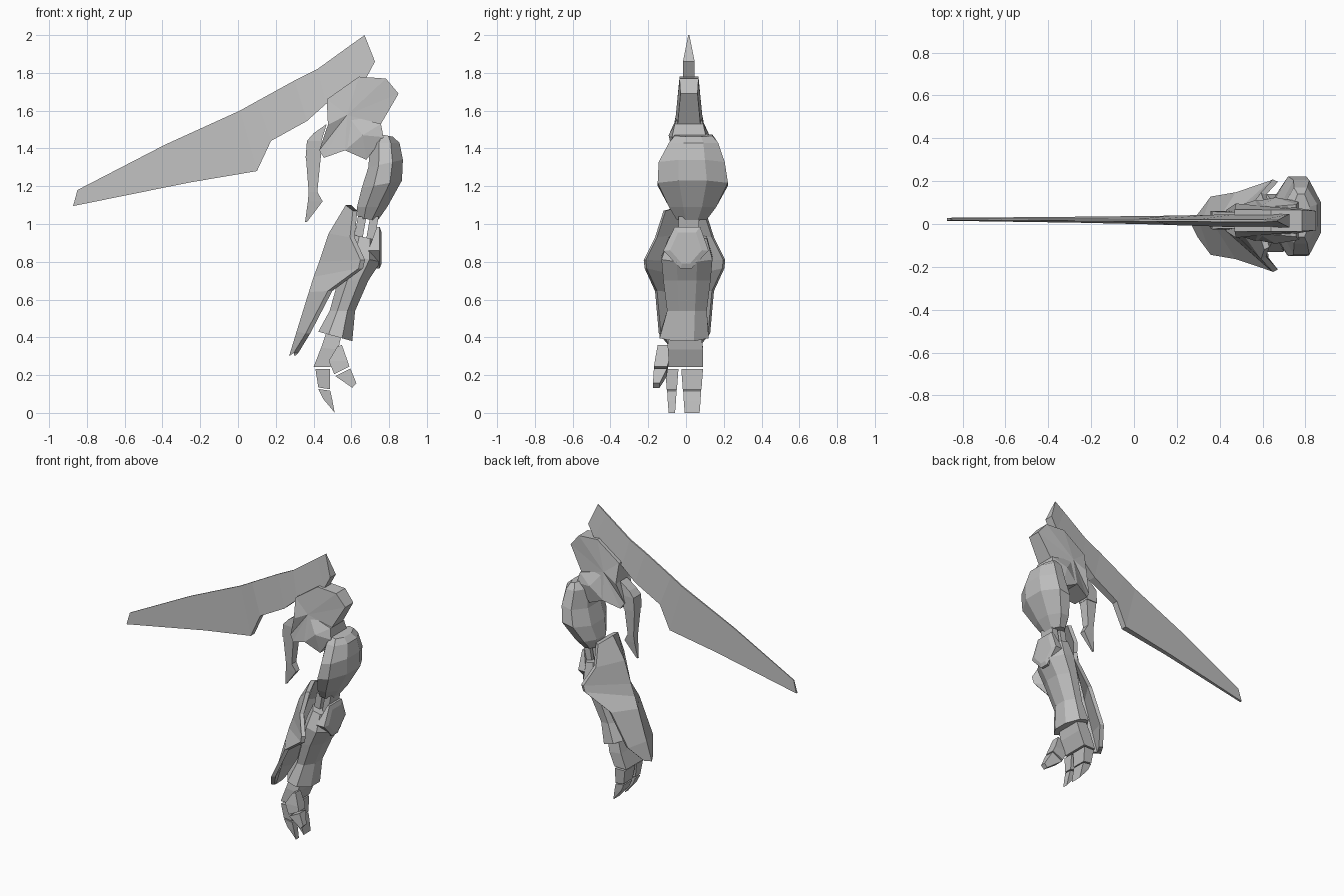
import bpy, bmesh

grey = bpy.data.materials.new("plain grey")
grey.diffuse_color = (0.52, 0.52, 0.52, 1)


def finish(name, bm):
    bmesh.ops.recalc_face_normals(bm, faces=bm.faces)
    me = bpy.data.meshes.new(name)
    bm.to_mesh(me)
    bm.free()
    me.materials.append(grey)
    ob = bpy.data.objects.new(name, me)
    bpy.context.collection.objects.link(ob)
    return ob


def loft(name, rings):
    """Skin a list of equal-length rings and cap both ends."""
    bm = bmesh.new()
    vs = [[bm.verts.new(p) for p in r] for r in rings]
    n = len(rings[0])
    for a, b in zip(vs, vs[1:]):
        for i in range(n):
            j = (i + 1) % n
            bm.faces.new((a[i], a[j], b[j], b[i]))
    bm.faces.new(vs[0])
    bm.faces.new(vs[-1])
    return finish(name, bm)


def ring(x0, x1, y0, y1, z, tilt=0, c=0.3):
    """Chamfered rectangle; tilt raises the +x side and lowers the -x side."""
    cx, cy, hx, hy = (x0 + x1) / 2, (y0 + y1) / 2, (x1 - x0) / 2, (y1 - y0) / 2
    k = 1 - 2 * c
    unit = [(1, -k), (1, k), (k, 1), (-k, 1), (-1, k), (-1, -k), (-k, -1), (k, -1)]
    if c == 0:
        unit = [(1, -1), (1, 1), (-1, 1), (-1, -1)]
    return [(cx + u * hx, cy + v * hy, z + tilt * u) for u, v in unit]


def plate(name, outline, cy, apex):
    """Puffed plate: (x, z, half thickness) outline fanned to a raised apex on both sides."""
    bm = bmesh.new()
    rows = [[bm.verts.new((x, cy + s * h, z)) for x, z, h in outline] for s in (-1, 1)]
    tips = [bm.verts.new((apex[0], cy + s * apex[2], apex[1])) for s in (-1, 1)]
    for i in range(len(outline)):
        j = (i + 1) % len(outline)
        bm.faces.new((rows[0][i], rows[0][j], rows[1][j], rows[1][i]))
        for row, tip in zip(rows, tips):
            bm.faces.new((row[i], row[j], tip))
    return finish(name, bm)


# Wing blade: sharp upper edge, thick lower edge (top x, z, bottom x, z, y, half top, half bottom)
wing = [(-.85, 1.18, -.873, 1.095, .022, .003, .007),
        (-.386, 1.42, -.255, 1.22, .02, .004, .014),
        (.01, 1.60, .10, 1.28, .018, .005, .02),
        (.10, 1.65, .175, 1.44, .017, .005, .022),
        (.30, 1.76, .365, 1.545, .016, .005, .027),
        (.42, 1.82, .465, 1.635, .015, .005, .03),
        (.60, 1.95, .68, 1.775, .015, .005, .031),
        (.67, 2.0, .725, 1.86, .015, .003, .031)]
loft("wing_blade", [[(tx, y - a, tz), (tx, y + a, tz), (bx, y + b, bz), (bx, y - b, bz)]
                    for tx, tz, bx, bz, y, a, b in wing])

# Shoulder block and the joint below it
plate("shoulder", [(.47, 1.66, .052), (.64, 1.78, .05), (.783, 1.77, .05), (.85, 1.69, .045),
                   (.757, 1.53, .06), (.566, 1.39, .095), (.455, 1.35, .06),
                   (.43, 1.39, .05), (.476, 1.525, .08)], .016, (.577, 1.577, .07))
plate("shoulder_joint", [(.58, 1.575, .06), (.757, 1.53, .075), (.77, 1.46, .09),
                         (.68, 1.34, .08), (.566, 1.39, .09)], .016, (.66, 1.47, .108))

# Hanging claw beside the shoulder
loft("hanging_claw_upper", [ring(.40, .47, -.02, .055, 1.505, .025, 0),
                            ring(.365, .442, -.025, .06, 1.44, 0, 0),
                            ring(.358, .44, -.02, .06, 1.35, 0, 0)])
loft("hanging_claw_tip", [ring(.36, .438, -.015, .055, 1.35, 0, 0),
                          ring(.374, .42, -.005, .045, 1.17, 0, 0),
                          ring(.37, .448, 0, .04, 1.12, 0, 0),
                          ring(.355, .365, .015, .025, 1.01, 0, 0)])

# Bulky upper arm
loft("upper_arm", [ring(.74, .82, -.06, .14, 1.47, -.008),
                   ring(.70, .855, -.09, .17, 1.43),
                   ring(.69, .873, -.145, .205, 1.32, .02),
                   ring(.655, .868, -.15, .222, 1.21, .02),
                   ring(.63, .79, -.09, .16, 1.09),
                   ring(.635, .74, -.05, .11, 1.025, -.006)])

# Elbow struts and guard
for i, x in enumerate((.635, .70)):
    loft(f"elbow_strut_{i + 1}", [ring(x, x + .045, -.04, .07, 1.04, 0, 0),
                                  ring(x - .025, x + .02, -.04, .07, .90, 0, 0)])
guard = [(-.06, .985), (.075, .985), (.12, .86), (.03, .765), (-.03, .765), (-.12, .86)]
loft("elbow_guard", [[(.735 if z > .9 else .69, y, z) for y, z in guard],
                     [(.75, y, z) for y, z in guard],
                     [(.76, y * .7, .865 + (z - .865) * .75) for y, z in guard]])

# Forearm with flared wrist
loft("forearm", [ring(.60, .74, -.09, .11, .93, -.015),
                 ring(.56, .755, -.13, .14, .82, -.02),
                 ring(.53, .69, -.12, .13, .70, 0),
                 ring(.485, .62, -.10, .11, .54, 0),
                 ring(.425, .605, -.14, .12, .405, -.025)])

# V-shaped shield (ridge x, z, edge x, half width, edge z)
shield = [(.57, 1.10, .62, .11, 1.07), (.48, .95, .605, .155, .93), (.43, .80, .66, .215, .81),
          (.40, .72, .65, .21, .765), (.375, .64, .487, .155, .645),
          (.31, .43, .37, .135, .42), (.27, .30, .307, .05, .317)]
loft("forearm_shield", [[(rx, -.008, rz), (ex - .012, w - .007, ez), (ex + .012, w - .018, ez),
                         (rx + .03, -.008, rz), (ex + .012, -w + .002, ez),
                         (ex - .012, -w - .009, ez)] for rx, rz, ex, w, ez in shield])

# Hand
loft("palm", [ring(.465, .55, -.09, .08, .42, 0, 0),
              ring(.44, .53, -.10, .09, .34, -.005, 0),
              ring(.40, .49, -.10, .09, .243, 0, 0)])

# Fingers, each with two segments
for name, y0, y1 in (("wide_finger", -.025, .09), ("narrow_finger", -.11, -.04)):
    loft(name + "_base", [ring(.41, .487, y0, y1, .232, 0, 0),
                          ring(.425, .488, y0 + .008, y1 - .008, .13, -.005, 0)])
    loft(name + "_tip", [ring(.425, .489, y0 + .01, y1 - .01, .122, -.005, 0),
                         ring(.45, .50, y0 + .013, y1 - .013, .07, -.005, 0),
                         ring(.50, .512, y0 + .018, y1 - .018, .008, -.008, 0)])

# Thumb
loft("thumb_base", [ring(.525, .55, -.15, -.095, .355, .005, 0),
                    ring(.48, .58, -.165, -.09, .275, 0, 0),
                    ring(.51, .59, -.17, -.10, .225, .02, 0)])
loft("thumb_tip", [ring(.515, .595, -.17, -.10, .215, .02, 0),
                   ring(.605, .627, -.175, -.14, .145, .012, 0)])
